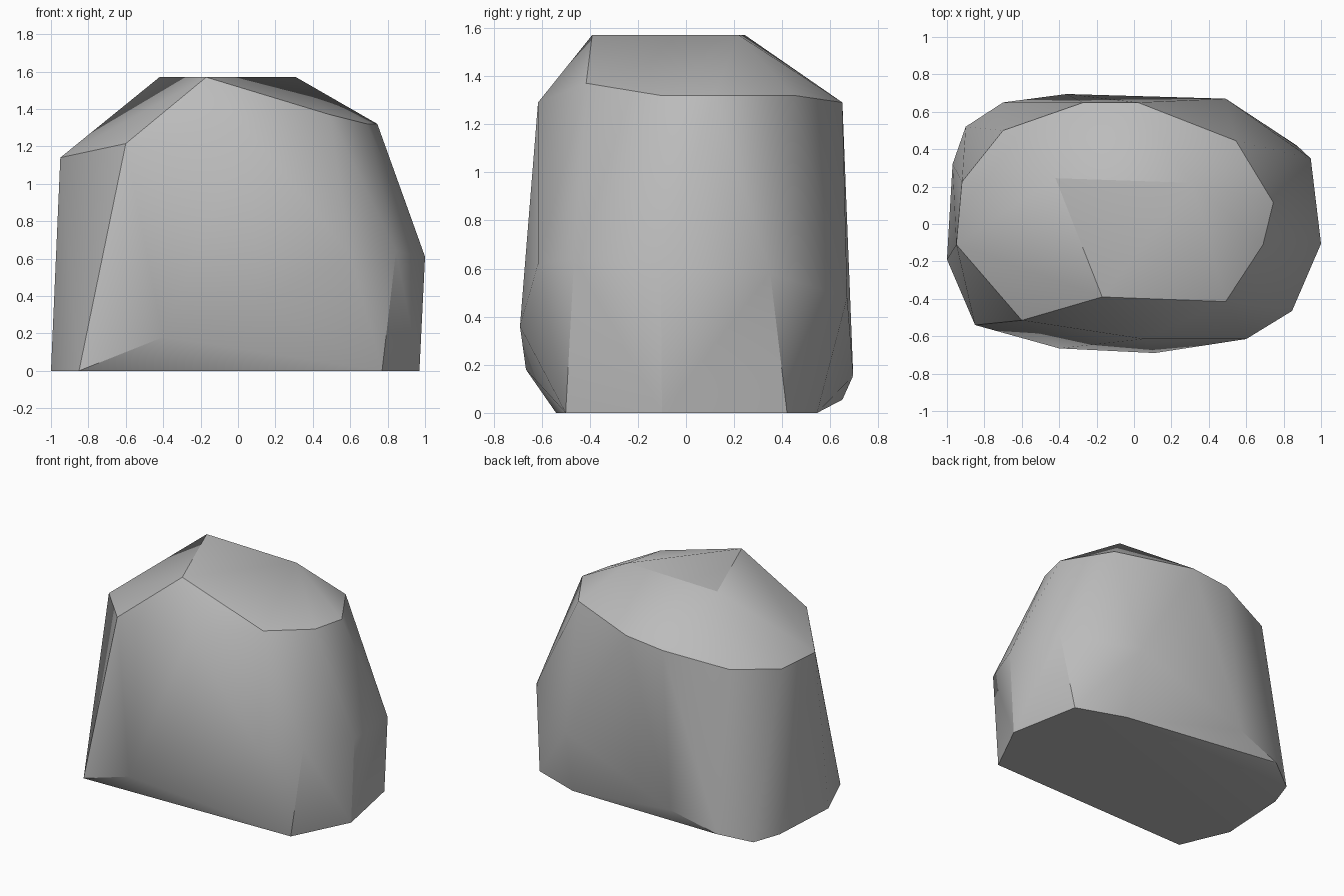
import bpy
import bmesh
import math

default_cube = bpy.data.objects.get("Cube")
if default_cube:
    bpy.data.objects.remove(default_cube, do_unlink=True)


def make_material(name, colour):
    """One flat colour for both the viewport and a render."""
    material = bpy.data.materials.new(name)
    material.use_nodes = True
    material.diffuse_color = colour
    shader = material.node_tree.nodes["Principled BSDF"]
    shader.inputs["Base Color"].default_value = colour
    shader.inputs["Roughness"].default_value = 0.9
    return material


def make_hull(name, rings, material):
    """Wrap a tight convex skin round the corner points of every ring."""
    bm = bmesh.new()
    for ring in rings:
        for corner in ring:
            bm.verts.new(corner)
    bmesh.ops.convex_hull(bm, input=bm.verts)
    # Merge the level triangles of the crown and the base into single faces
    bmesh.ops.dissolve_limit(bm, angle_limit=math.radians(0.5),
                             verts=bm.verts, edges=bm.edges)
    bmesh.ops.recalc_face_normals(bm, faces=bm.faces)
    mesh = bpy.data.meshes.new(name)
    bm.to_mesh(mesh)
    bm.free()
    mesh.materials.append(material)
    obj = bpy.data.objects.new(name, mesh)
    bpy.context.collection.objects.link(obj)
    return obj


# Flat footprint standing on the ground
base = [(x, y, 0) for x, y in (
    (-.85, -.54), (.77, -.5), (.97, -.1), (.87, .42),
    (.52, .545), (-.9, .52), (-.97, .32), (-1, -.19))]

# Chipped corners low on the front and back
low_chips = [(-.4, -.665, .18), (.11, -.69, .36),
             (-.36, .695, .155), (-.7, .65, .055)]

# Widest corners, halfway up the left side
waist = [(.6, -.615, .62), (.845, -.465, .64), (1, -.105, .61),
         (.945, .35, .58), (.49, .67, .48)]

# Shoulder where the walls turn in towards the crown
shoulder = [(.05, -.615, 1.29), (.49, -.415, 1.37), (.69, -.11, 1.32),
            (.745, .115, 1.32), (.545, .445, 1.32), (.02, .65, 1.29),
            (-.27, .65, 1.26), (-.7, .5, 1.18), (-.92, .225, 1.14),
            (-.95, -.11, 1.14), (-.6, -.515, 1.215)]

# Level three-cornered crown
crown = [(x, y, 1.57) for x, y in ((-.42, .245), (.31, .22), (-.17, -.39))]

stone_grey = make_material("stone_grey", (.5, .5, .5, 1))
boulder = make_hull("boulder", (base, low_chips, waist, shoulder, crown), stone_grey)

# Soft shading over the shallow facets, crisp lines on the steep ones
bpy.ops.object.select_all(action="DESELECT")
boulder.select_set(True)
bpy.context.view_layer.objects.active = boulder
bpy.ops.object.shade_smooth_by_angle(angle=math.radians(30))
